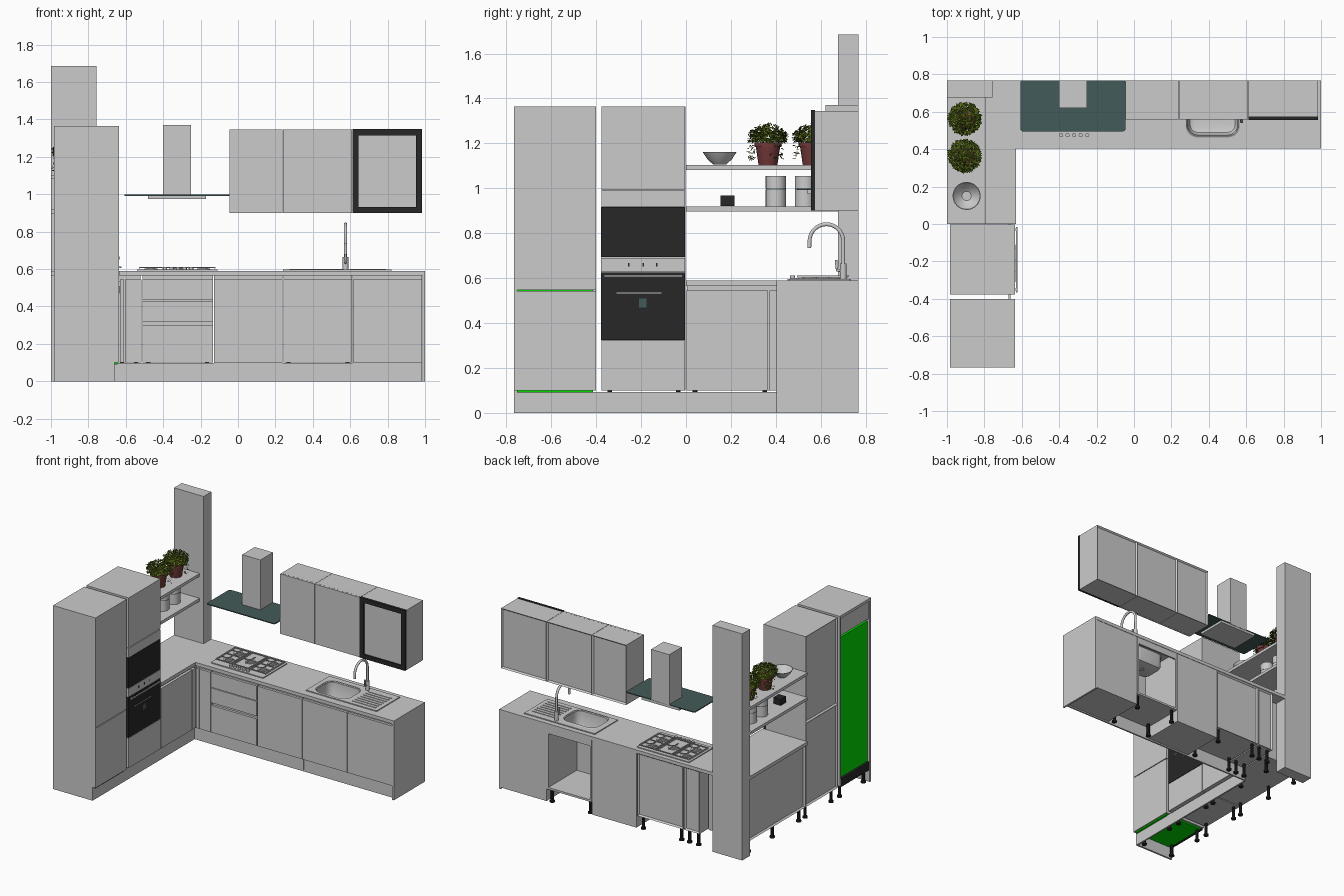
import bpy, bmesh, math, random
from mathutils import Vector, Matrix

random.seed(4)
old = bpy.data.objects.get("Cube")
if old:
    bpy.data.objects.remove(old, do_unlink=True)


def material(name, rgb):
    m = bpy.data.materials.new(name)
    m.use_nodes = True
    m.diffuse_color = (*rgb, 1)
    m.node_tree.nodes["Principled BSDF"].inputs["Base Color"].default_value = (*rgb, 1)
    return m


GREY = material("grey", (0.6, 0.6, 0.6))
BLACK = material("black", (0.02, 0.02, 0.02))
TEAL = material("teal glass", (0.055, 0.105, 0.1))
GREEN = material("green", (0.0, 0.7, 0.0))
CLAY = material("terracotta", (0.17, 0.04, 0.04))
LEAF = material("leaf", (0.1, 0.16, 0.01))


def finish(bm, name, mat, smooth=False):
    me = bpy.data.meshes.new(name)
    bm.normal_update()
    bm.to_mesh(me)
    bm.free()
    me.materials.append(mat)
    ob = bpy.data.objects.new(name, me)
    bpy.context.scene.collection.objects.link(ob)
    if smooth:
        bpy.ops.object.select_all(action="DESELECT")
        ob.select_set(True)
        bpy.context.view_layer.objects.active = ob
        bpy.ops.object.shade_smooth_by_angle()
    return ob


def box(name, x, y, z, mat=GREY, back=None, depth=0.012):
    """Box from ranges; 'back' is the direction of a face to recess."""
    bm = bmesh.new()
    size = [b - a for a, b in (x, y, z)]
    mid = [(a + b) / 2 for a, b in (x, y, z)]
    bmesh.ops.create_cube(bm, size=1, matrix=Matrix.Translation(mid) @ Matrix.Diagonal((*size, 1)))
    if back:
        bm.normal_update()
        faces = [f for f in bm.faces if f.normal.dot(Vector(back)) > 0.9]
        bmesh.ops.inset_individual(bm, faces=faces, thickness=0.014, depth=-depth)
    return finish(bm, name, mat)


def lathe(name, at, profile, mat=GREY, n=24):
    bm = bmesh.new()
    vs = [bm.verts.new((at[0] + r, at[1], at[2] + z)) for r, z in profile]
    edges = [bm.edges.new(p) for p in zip(vs, vs[1:])]
    bmesh.ops.spin(bm, geom=vs + edges, cent=at, axis=(0, 0, 1), angle=math.tau, steps=n)
    bmesh.ops.remove_doubles(bm, verts=bm.verts, dist=1e-5)
    bmesh.ops.recalc_face_normals(bm, faces=bm.faces)
    return finish(bm, name, mat, True)


def rod(name, x, y, z0, z1, r, mat=GREY, n=16):
    return lathe(name, (x, y, 0), [(0, z0), (r, z0), (r, z1), (0, z1)], mat, n)


def rounded_loft(name, x, y, layers, r, mat=GREY, close=False):
    """Stack rounded rectangles given as (inset, height)."""
    bm = bmesh.new()
    rings = []
    for inset, z in layers:
        ring = []
        for k, (sx, sy) in enumerate(((1, 1), (0, 1), (0, 0), (1, 0))):
            cx = x[sx] - (r if sx else -r)
            cy = y[sy] - (r if sy else -r)
            for s in range(6):
                a = (k + s / 5) * math.pi / 2
                q = max(r - inset, 0.002)
                ring.append(bm.verts.new((cx + q * math.cos(a), cy + q * math.sin(a), z)))
        rings.append(ring)
    for a, b in zip(rings, rings[1:]):
        for i in range(len(a)):
            j = (i + 1) % len(a)
            bm.faces.new((a[i], a[j], b[j], b[i]))
    bm.faces.new(rings[-1])
    if close:
        bm.faces.new(rings[0][::-1])
        bmesh.ops.recalc_face_normals(bm, faces=bm.faces)
    return finish(bm, name, mat, True)


def tube(name, points, r, mat=GREY):
    cu = bpy.data.curves.new(name, "CURVE")
    cu.dimensions = "3D"
    cu.bevel_depth, cu.bevel_resolution, cu.use_fill_caps = r, 3, True
    sp = cu.splines.new("POLY")
    sp.points.add(len(points) - 1)
    for p, co in zip(sp.points, points):
        p.co = (*co, 1)
    sp.use_smooth = True
    cu.materials.append(mat)
    ob = bpy.data.objects.new(name, cu)
    bpy.context.scene.collection.objects.link(ob)


# Corner column
box("column", (-1, -0.757), (0.677, 0.768), (0, 1.685))

# Tall fridge housing with green fridge body
FX = (-0.655, -0.636)
box("fridge_end_panel", (-0.985, -0.637), (-0.766, -0.752), (0.1, 1.365))
box("fridge_end_panel_foot", (-0.985, -0.66), (-0.766, -0.752), (0, 0.1))
box("fridge_inner_panel", (-0.985, -0.655), (-0.413, -0.4), (0.1, 1.365))
box("fridge_top", (-0.985, -0.655), (-0.752, -0.413), (1.345, 1.365))
box("fridge_upper_back", (-0.975, -0.655), (-0.752, -0.413), (1.21, 1.345))
box("fridge_body", (-0.965, -0.645), (-0.752, -0.413), (0.09, 1.19), GREEN)
box("fridge_base_bar", (-0.985, -0.967), (-0.752, -0.413), (0.09, 0.15), BLACK)
for z in ((0.1, 0.542), (0.548, 1.365)):
    box("fridge_door", FX, (-0.764, -0.4), z)

# Tall oven housing
for z in ((0.1, 0.72), (0.72, 1.365)):
    box("oven_housing", (-0.985, -0.655), (-0.376, -0.003), z, back=(-1, 0, 0))
for z in ((0.1, 0.322), (0.92, 0.99), (0.995, 1.365)):
    box("oven_housing_front", FX, (-0.376, -0.004), z)
box("microwave", FX, (-0.378, -0.004), (0.693, 0.917), BLACK)
box("oven_control_panel", FX, (-0.378, -0.004), (0.628, 0.69))
box("oven_door", FX, (-0.378, -0.004), (0.325, 0.6), BLACK)
box("oven_door_top", FX, (-0.378, -0.004), (0.6, 0.626), BLACK)
box("oven_handle", (-0.63, -0.622), (-0.365, -0.015), (0.605, 0.613))
for y in (-0.35, -0.03):
    box("oven_handle_mount", (-0.638, -0.624), (y - 0.005, y + 0.005), (0.605, 0.613))
for y in (-0.255, -0.19, -0.13):
    box("oven_mark", (-0.637, -0.634), (y - 0.004, y + 0.004), (0.652, 0.668), BLACK)
box("oven_window_mark", (-0.637, -0.634), (-0.21, -0.175), (0.47, 0.51), TEAL)
box("oven_rack_line", (-0.637, -0.634), (-0.31, -0.11), (0.532, 0.536))

# Base units on the left wall
box("side_unit", (-0.985, -0.655), (0.005, 0.67), (0.1, 0.565), back=(-1, 0, 0))
box("side_door", FX, (0.003, 0.366), (0.1, 0.545))
box("side_filler", FX, (0.372, 0.41), (0.1, 0.545))
box("side_kickboard", (-0.672, -0.66), (-0.764, 0.435), (0, 0.093))

# Base units on the back wall
FY = (0.41, 0.428)
box("corner_unit", (-0.645, -0.52), (0.43, 0.765), (0.1, 0.565), back=(0, 1, 0))
box("drawer_unit", (-0.51, -0.135), (0.43, 0.765), (0.1, 0.565), back=(0, 1, 0))
box("dishwasher_unit", (-0.127, 0.238), (0.43, 0.765), (0.01, 0.565))
box("end_unit", (0.612, 0.985), (0.43, 0.765), (0.01, 0.565))
for x in (0.242, 0.597):
    box("sink_unit_side", (x, x + 0.013), (0.43, 0.765), (0.1, 0.565))
box("sink_unit_floor", (0.242, 0.61), (0.43, 0.765), (0.1, 0.115))
box("sink_unit_rail", (0.255, 0.597), (0.43, 0.442), (0.53, 0.565))
box("sink_unit_back_rail", (0.255, 0.597), (0.753, 0.765), (0.515, 0.565))
for x in ((-0.632, -0.61), (-0.605, -0.515), (-0.128, 0.238), (0.242, 0.61), (0.614, 0.985)):
    box("base_door", x, FY, (0.1, 0.545))
for z in ((0.1, 0.3), (0.32, 0.43), (0.435, 0.545)):
    box("drawer_front", (-0.51, -0.134), FY, z)
box("back_kickboard", (-0.66, 0.985), (0.433, 0.445), (0, 0.097))
box("end_panel", (0.986, 1.0), (0.403, 0.768), (0, 0.59))

# Feet
feet = [(x, y) for x in (-0.62, -0.545, -0.48, -0.165, 0.27, 0.585) for y in (0.48, 0.735)]
feet += [(x, y) for x in (-0.955, -0.7) for y in (-0.72, -0.44, -0.34, -0.035, 0.04, 0.35, 0.63)]
for x, y in feet:
    rod("foot", x, y, 0, 0.1, 0.011, BLACK, 10)
    rod("foot_pad", x, y, 0, 0.012, 0.018, BLACK, 10)

# Worktop and inset sink
worktop = box("worktop", (-1, 0.986), (0.403, 0.768), (0.565, 0.59))
box("side_worktop", (-1, -0.632), (0.0, 0.403), (0.565, 0.59))
plate = box("sink_plate", (0.24, 0.82), (0.458, 0.73), (0.586, 0.597))
BX, BY = (0.28, 0.56), (0.47, 0.68)
cutter = rounded_loft("sink_cutter", BX, BY, [(0.004, 0.5), (0.004, 0.65)], 0.06, close=True)
cutter.hide_render = True
cutter.hide_viewport = True
cutter.display_type = "WIRE"
for ob in (worktop, plate):
    mod = ob.modifiers.new("sink_hole", "BOOLEAN")
    mod.operation, mod.object, mod.solver = "DIFFERENCE", cutter, "EXACT"
rounded_loft("sink_bowl", BX, BY, [(-0.008, 0.597), (0, 0.601), (0.006, 0.594), (0.01, 0.48),
                                   (0.02, 0.463), (0.04, 0.457)], 0.06)
rod("sink_drain", 0.42, 0.575, 0.45, 0.46, 0.022)
for i in range(7):
    y = 0.49 + i * 0.03
    box("drainer_rib", (0.6, 0.79), (y, y + 0.01), (0.596, 0.601))

# Tap
arc = [(0.575, 0.625 + 0.075 * math.cos(t * math.pi / 14), 0.765 + 0.075 * math.sin(t * math.pi / 14))
       for t in range(15)]
tube("tap_spout", [(0.575, 0.7, 0.595)] + arc + [(0.575, 0.549, 0.735)], 0.009)
rod("tap_base", 0.575, 0.7, 0.59, 0.665, 0.015)
tube("tap_lever", [(0.575, 0.7, 0.63), (0.575, 0.672, 0.635), (0.575, 0.668, 0.68)], 0.006)

# Gas hob
box("hob_plate", (-0.54, -0.11), (0.452, 0.735), (0.589, 0.597))
for i in range(5):
    rod("hob_knob", -0.39 + i * 0.035, 0.475, 0.595, 0.612, 0.011)
for x in (-0.465, -0.325, -0.185):
    for y in ((0.55, 0.67) if x != -0.325 else (0.61,)):
        rod("burner", x, y, 0.596, 0.603, 0.034)
        rod("burner_cap", x, y, 0.602, 0.607, 0.022)
        box("grate_bar", (x - 0.055, x + 0.055), (y - 0.003, y + 0.003), (0.607, 0.612))
        box("grate_bar", (x - 0.003, x + 0.003), (y - 0.055, y + 0.055), (0.607, 0.612))
    for s in (-0.062, 0.062):
        box("grate_rail", (x + s - 0.003, x + s + 0.003), (0.495, 0.722), (0.602, 0.612))
    for y in (0.495, 0.608, 0.717):
        box("grate_cross", (x - 0.062, x + 0.062), (y, y + 0.005), (0.605, 0.611))

# Extractor hood
rounded_loft("hood_glass", (-0.608, -0.045), (0.495, 0.768), [(0, 0.992), (0, 0.999)], 0.015, TEAL, True)
box("hood_body", (-0.48, -0.17), (0.54, 0.765), (0.974, 0.992))
box("hood_chimney", (-0.4, -0.25), (0.62, 0.768), (0.99, 1.37))

# Wall cabinets
for i, x in enumerate(((-0.045, 0.238), (0.24, 0.61), (0.612, 0.985))):
    box("wall_cabinet", x, (0.575, 0.768), (0.9, 1.345), back=(0, 1, 0))
    if i < 2:
        box("wall_door", x, (0.56, 0.574), (0.9, 1.345))
box("glass_pane", (0.64, 0.955), (0.566, 0.575), (0.93, 1.32))
for x in ((0.612, 0.643), (0.952, 0.985)):
    box("glass_door_stile", x, (0.556, 0.575), (0.9, 1.348), BLACK)
for z in ((0.9, 0.932), (1.315, 1.348)):
    box("glass_door_rail", (0.643, 0.952), (0.556, 0.575), z, BLACK)

# Open shelves with bowl, canisters and small clock
for z in (0.897, 1.082):
    box("shelf", (-1, -0.79), (0, 0.677), (z, z + 0.022))
lathe("bowl", (-0.895, 0.15, 1.105), [(0, 0), (0.028, 0), (0.055, 0.025), (0.075, 0.056),
                                      (0.071, 0.056), (0.05, 0.027), (0.025, 0.008), (0, 0.008)], n=32)
for y in (0.4, 0.53):
    rod("canister", -0.9, y, 0.919, 0.995, 0.045, n=24)
    rod("canister_seam", -0.9, y, 0.995, 1.0, 0.0445, TEAL, 24)
    rod("canister_lid", -0.9, y, 1.0, 1.055, 0.045, n=24)
box("clock", (-0.93, -0.87), (0.153, 0.215), (0.922, 0.968), BLACK)

# Potted plants
for y in (0.365, 0.562):
    lathe("plant_pot", (-0.905, y, 1.104), [(0, 0), (0.042, 0), (0.054, 0.08), (0.06, 0.08), (0.06, 0.1),
                                           (0.052, 0.1), (0.05, 0.085), (0, 0.085)], CLAY)
    bm = bmesh.new()
    for i in range(750):
        a, u = random.uniform(0, math.tau), random.random()
        droop = i % 5 == 0
        r = random.uniform(0.06, 0.088) if droop else 0.085 * math.sqrt(u)
        top = 1.29 - 0.04 * (r / 0.085) ** 2
        z = random.uniform(1.125, 1.24) if droop and math.sin(3 * a) > 0.2 else random.uniform(1.205, top)
        c = Vector((-0.905 + r * math.cos(a), y + r * math.sin(a), z))
        rot = Matrix.Rotation(a, 3, "Z") @ Matrix.Rotation(random.uniform(-0.5, 1.2), 3, "Y")
        s = random.uniform(0.007, 0.012)
        shape = ((-1, 0, 0), (0, -0.6, 0.25), (1, 0, -0.2), (0, 0.6, 0.25))
        bm.faces.new([bm.verts.new(c + rot @ (Vector(p) * s)) for p in shape])
    finish(bm, "plant_leaves", LEAF)
